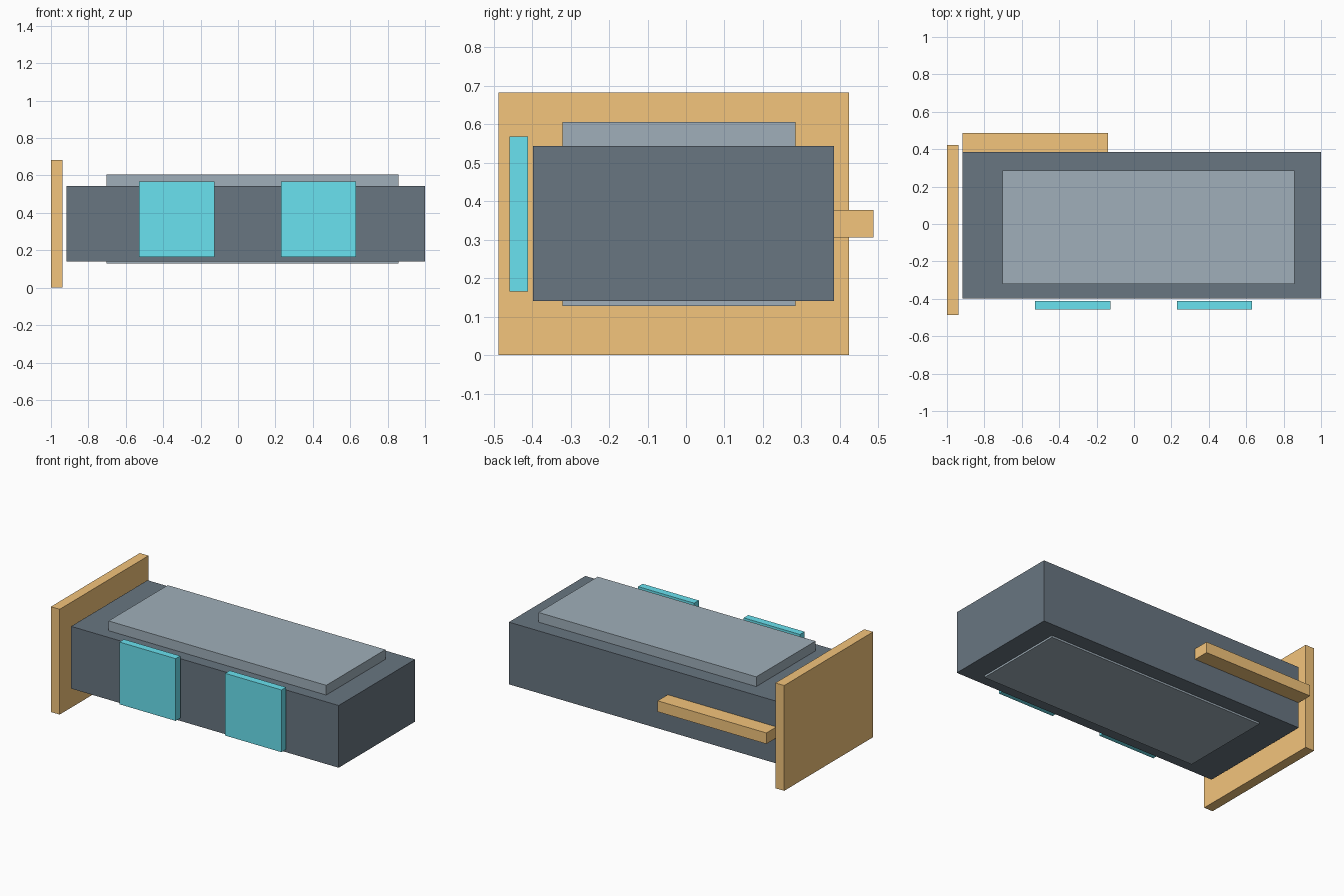
import bpy

if "Cube" in bpy.data.objects:
    bpy.data.objects.remove(bpy.data.objects["Cube"])


def material(name, color):
    m = bpy.data.materials.new(name)
    m.diffuse_color = (*color, 1)
    m.use_nodes = True
    m.node_tree.nodes["Principled BSDF"].inputs["Base Color"].default_value = m.diffuse_color
    return m


def box(name, x, y, z, mat):
    """Box spanning the given (min, max) ranges."""
    spans = (x, y, z)
    bpy.ops.mesh.primitive_cube_add(size=1, location=[(a + b) / 2 for a, b in spans])
    ob = bpy.context.object
    ob.name = name
    ob.scale = [b - a for a, b in spans]
    bpy.ops.object.transform_apply(location=False, rotation=False, scale=True)
    ob.data.materials.append(mat)
    return ob


slate = material("slate", (0.14, 0.18, 0.22))
light_grey = material("light_grey", (0.35, 0.43, 0.49))
wood = material("wood", (0.90, 0.555, 0.20))
teal = material("teal", (0.144, 0.76, 0.87))

# Main block and the inset slab that shows above and below it
box("body", (-0.917, 1.0), (-0.398, 0.384), (0.14, 0.543), slate)
box("inner_slab", (-0.703, 0.857), (-0.321, 0.285), (0.128, 0.606), light_grey)

# Upright end board and the rail along the back
box("end_board", (-1.0, -0.937), (-0.487, 0.423), (0.0, 0.682), wood)
box("back_rail", (-0.917, -0.138), (0.384, 0.487), (0.306, 0.377), wood)

# Two front panels, standing just off the body
for side, x in (("left", -0.529), ("right", 0.229)):
    box(f"{side}_front_panel", (x, x + 0.403), (-0.458, -0.411), (0.165, 0.568), teal)
